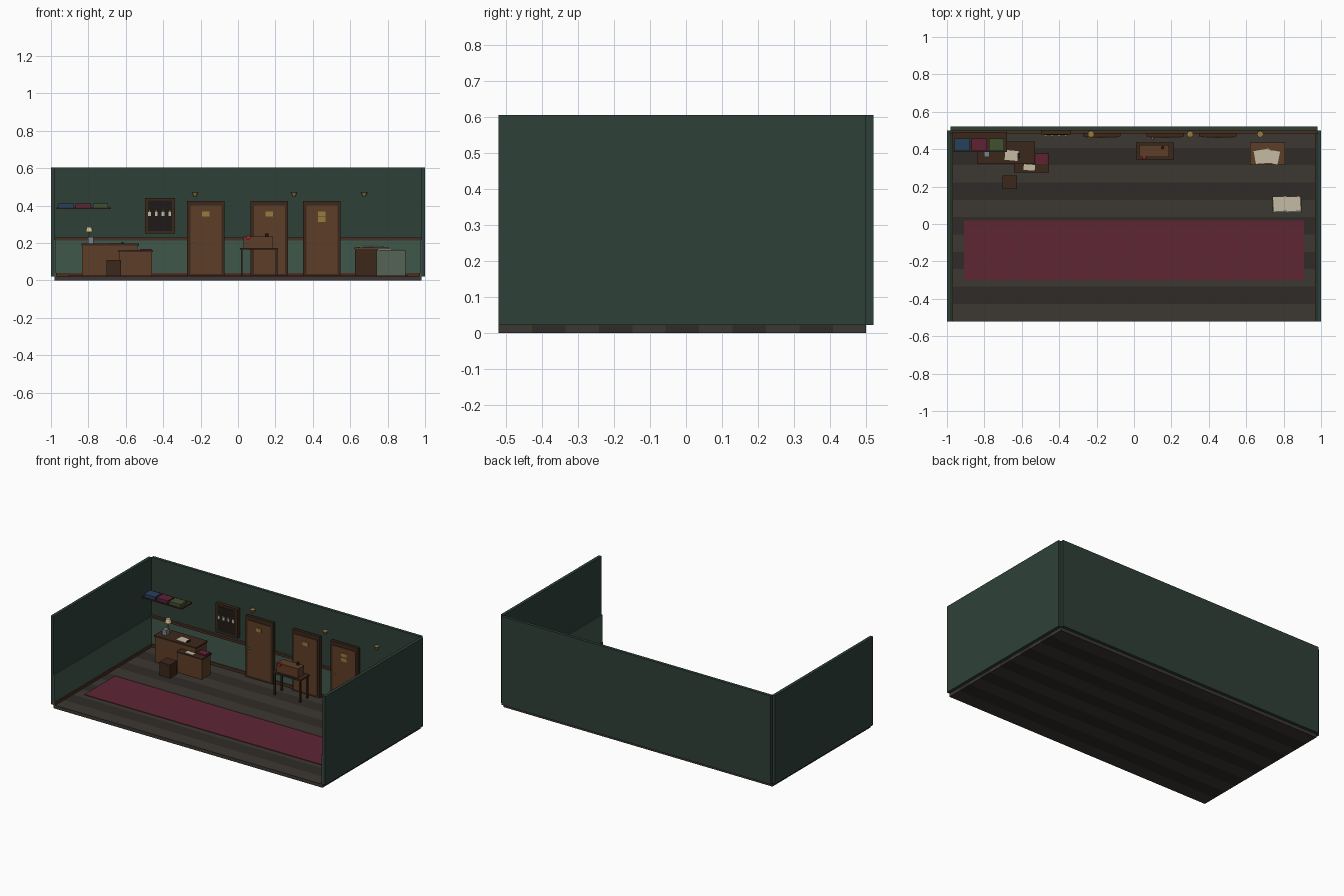
import bpy
import math

MATS = {}
PALETTE = {
    "wall": (50, 66, 59), "wainscot": (66, 88, 76), "trim": (74, 50, 38),
    "plank_a": (62, 58, 53), "plank_b": (51, 47, 44), "carpet": (94, 42, 56),
    "wood": (94, 64, 44), "dark_wood": (62, 44, 33), "black": (36, 32, 30),
    "brass": (150, 122, 66), "paper": (196, 186, 162), "blue": (44, 66, 92),
    "red": (96, 38, 56), "green": (66, 82, 52), "grey": (120, 128, 136),
    "steel_green": (86, 100, 86), "signal": (160, 40, 36), "cream": (210, 190, 145),
}


def mat(name):
    if name not in MATS:
        m = bpy.data.materials.new(name)
        m.diffuse_color = [(c / 255) ** 2.2 for c in PALETTE[name]] + [1]
        MATS[name] = m
    return MATS[name]


def box(name, x, y, z, color, turn=0):
    """Box from (min, max) ranges, optionally turned about z."""
    bpy.ops.mesh.primitive_cube_add(size=1)
    o = bpy.context.object
    o.name = name
    o.location = [(r[0] + r[1]) / 2 for r in (x, y, z)]
    o.scale = [r[1] - r[0] for r in (x, y, z)]
    o.rotation_euler.z = math.radians(turn)
    o.data.materials.append(mat(color))
    return o


def cone(name, loc, r1, r2, h, color, along_y=False):
    bpy.ops.mesh.primitive_cone_add(vertices=12, radius1=r1, radius2=r2, depth=h, location=loc)
    o = bpy.context.object
    o.name = name
    if along_y:
        o.rotation_euler.x = math.pi / 2
    o.data.materials.append(mat(color))
    return o


F = 0.022          # floor level
TOP = 0.605

# Floor planks
W = 1.02 / 11
for i in range(11):
    y = -0.52 + i * W
    box(f"floor_plank_{i}", (-0.98, 0.98), (y, y + W), (0, F), "plank_b" if i % 2 else "plank_a")
box("carpet_runner", (-0.91, 0.91), (-0.30, 0.02), (F, F + 0.004), "carpet")

# Walls, panelling, skirting and rail
box("back_wall", (-0.98, 0.98), (0.50, 0.52), (F, TOP), "wall")
box("back_wainscot", (-0.98, 0.98), (0.492, 0.50), (F, 0.218), "wainscot")
box("back_skirting", (-0.98, 0.98), (0.486, 0.50), (F, 0.04), "trim")
box("back_rail", (-0.98, 0.98), (0.484, 0.50), (0.214, 0.229), "trim")
for s, side in ((-1, "left"), (1, "right")):
    def span(a, b):
        return tuple(sorted((s * a, s * b)))
    box(f"{side}_wall", span(0.98, 1.0), (-0.52, 0.50), (F, TOP), "wall")
    box(f"{side}_wainscot", span(0.974, 0.98), (-0.52, 0.50), (F, 0.22), "wainscot")
    box(f"{side}_skirting", span(0.968, 0.98), (-0.52, 0.50), (F, 0.04), "trim")

# Doors with plates, knobs and wall lamps
for i, (cx, plates) in enumerate(((-0.172, 1), (0.168, 1), (0.448, 2))):
    n = f"door_{i}"
    box(n + "_frame", (cx - 0.1, cx + 0.1), (0.468, 0.487), (F, 0.425), "dark_wood")
    box(n + "_panel", (cx - 0.083, cx + 0.083), (0.463, 0.475), (0.036, 0.40), "wood")
    for k in range(plates):
        z = 0.343 - 0.029 * k
        box(f"{n}_plate_{k}", (cx - 0.02, cx + 0.02), (0.459, 0.464), (z, z + 0.025), "brass")
    cone(n + "_knob", (cx - 0.068, 0.459, 0.215), 0.006, 0.006, 0.012, "brass", True)
for i, x in enumerate((-0.23, 0.30, 0.675)):
    box(f"wall_lamp_{i}_bracket", (x - 0.004, x + 0.004), (0.48, 0.50), (0.454, 0.462), "trim")
    cone(f"wall_lamp_{i}", (x, 0.48, 0.459), 0.006, 0.017, 0.022, "brass")

# Key board with hanging tags
box("key_board_frame", (-0.497, -0.337), (0.478, 0.5), (0.25, 0.442), "dark_wood")
box("key_board_panel", (-0.482, -0.352), (0.475, 0.48), (0.265, 0.427), "black")
for i in range(4):
    x = -0.473 + 0.036 * i
    box(f"key_tag_{i}", (x - 0.007, x + 0.007), (0.471, 0.476), (0.345, 0.366), "paper")
    box(f"key_hook_{i}", (x - 0.003, x + 0.003), (0.469, 0.476), (0.366, 0.374), "brass")

# Shelf with ledgers
box("shelf", (-0.97, -0.68), (0.385, 0.492), (0.383, 0.391), "dark_wood")
for i, c in enumerate(("blue", "red", "green")):
    x = -0.96 + 0.092 * i
    box(f"ledger_{c}", (x, x + 0.082), (0.39, 0.456), (0.391, 0.411), c)

# Main desk
box("desk_body", (-0.833, -0.537), (0.325, 0.437), (F, 0.188), "wood")
box("desk_top", (-0.838, -0.53), (0.32, 0.442), (0.188, 0.197), "dark_wood")
box("desk_paper", (-0.69, -0.62), (0.34, 0.393), (0.197, 0.2), "paper", -5)
box("desk_pen", (-0.622, -0.612), (0.35, 0.38), (0.197, 0.206), "black")
box("ink_jar", (-0.803, -0.773), (0.358, 0.39), (0.197, 0.232), "grey")
cone("desk_lamp_foot", (-0.795, 0.41, 0.201), 0.016, 0.016, 0.008, "brass")
cone("desk_lamp_stem", (-0.795, 0.41, 0.23), 0.004, 0.004, 0.06, "brass")
cone("desk_lamp_shade", (-0.795, 0.41, 0.273), 0.02, 0.013, 0.028, "cream")

# Side desk and stool
box("side_desk_body", (-0.637, -0.46), (0.28, 0.372), (F, 0.153), "wood")
box("side_desk_top", (-0.642, -0.455), (0.275, 0.377), (0.153, 0.16), "dark_wood")
box("side_desk_paper", (-0.59, -0.53), (0.287, 0.318), (0.16, 0.163), "paper", -4)
box("side_desk_book", (-0.525, -0.463), (0.322, 0.373), (0.16, 0.167), "red")
box("stool", (-0.703, -0.625), (0.186, 0.26), (F, 0.11), "dark_wood")

# Table with apparatus
box("table_top", (0.01, 0.215), (0.345, 0.437), (0.165, 0.175), "dark_wood")
for x in (0.02, 0.205):
    for y in (0.355, 0.427):
        box("table_leg", (x - 0.005, x + 0.005), (y - 0.005, y + 0.005), (F, 0.165), "dark_wood")
box("apparatus_case", (0.03, 0.187), (0.358, 0.422), (0.175, 0.235), "wood")
cone("apparatus_button", (0.055, 0.355, 0.23), 0.012, 0.012, 0.014, "signal", True)
cone("apparatus_knob", (0.153, 0.408, 0.243), 0.009, 0.009, 0.016, "black")

# Cabinet with loose papers
box("cabinet_body", (0.625, 0.8), (0.32, 0.432), (F, 0.168), "dark_wood")
box("cabinet_top", (0.62, 0.806), (0.315, 0.437), (0.168, 0.177), "wood")
for i, (x, y, a) in enumerate(((0.685, 0.362, 10), (0.735, 0.36, -12), (0.71, 0.358, 4))):
    z = 0.177 + 0.004 * i
    box(f"loose_paper_{i}", (x - 0.04, x + 0.04), (y - 0.035, y + 0.035), (z, z + 0.003), "paper", a)

# Filing box with papers
box("filing_box", (0.74, 0.895), (0.06, 0.148), (F, 0.163), "steel_green")
for i, x in enumerate((0.782, 0.852)):
    z = 0.163 + 0.002 * i
    box(f"filing_paper_{i}", (x - 0.036, x + 0.036), (0.07, 0.147), (z, z + 0.004), "paper", 4)
